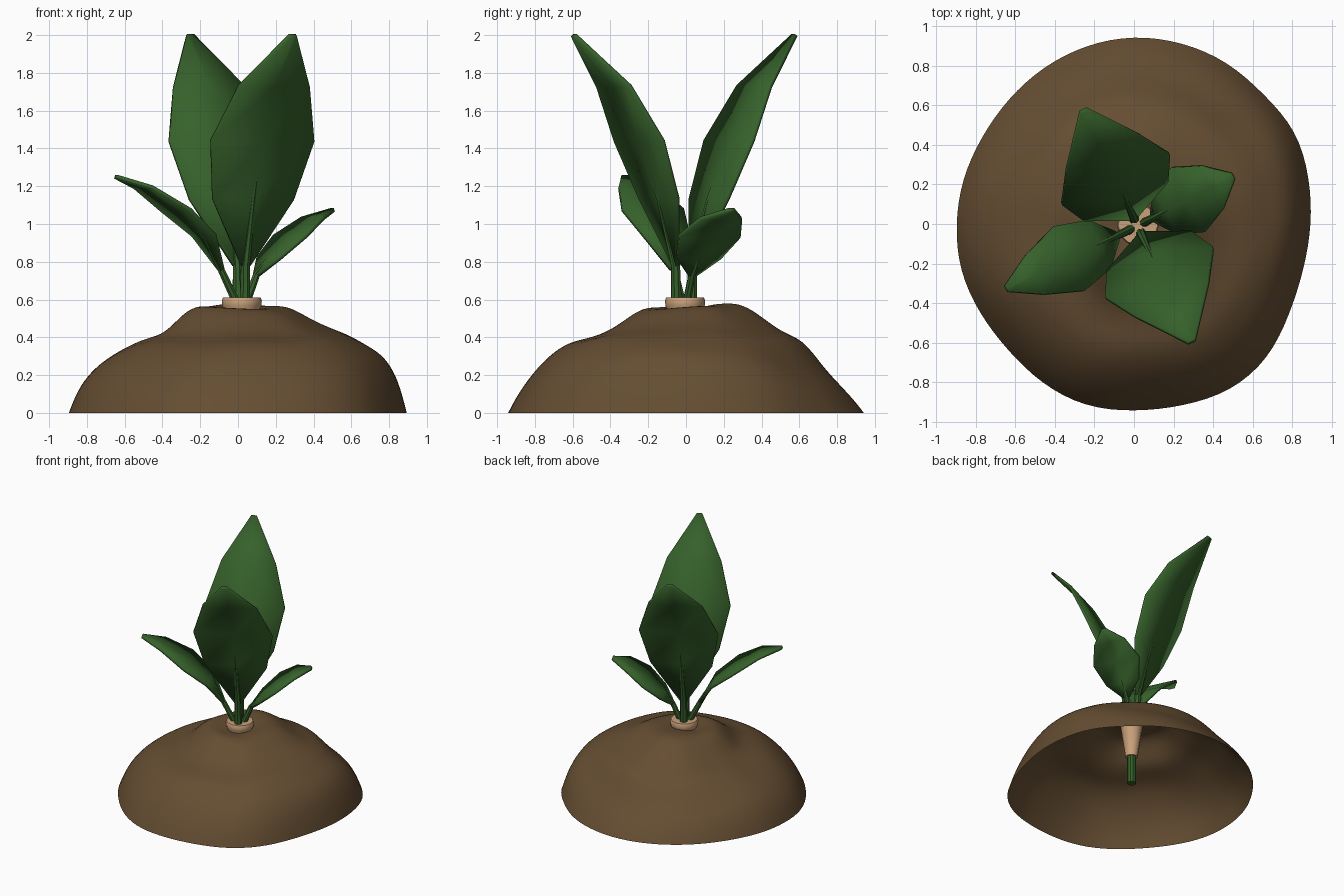
import bpy, bmesh, math
from mathutils import Vector, noise

if "Cube" in bpy.data.objects:
    bpy.data.objects.remove(bpy.data.objects["Cube"])


def material(name, rgb):
    m = bpy.data.materials.new(name)
    m.diffuse_color = (*rgb, 1)
    m.use_nodes = True
    m.node_tree.nodes["Principled BSDF"].inputs["Base Color"].default_value = m.diffuse_color
    return m


SOIL = material("soil", (0.13, 0.075, 0.032))
GREEN = material("leaf_green", (0.037, 0.12, 0.024))
ROOT = material("root_skin", (0.60, 0.36, 0.20))


def make(name, verts, faces, mat, angle=35):
    me = bpy.data.meshes.new(name)
    me.from_pydata([tuple(v) for v in verts], [], faces)
    bm = bmesh.new()
    bm.from_mesh(me)
    bmesh.ops.recalc_face_normals(bm, faces=bm.faces)
    bm.to_mesh(me)
    bm.free()
    me.materials.append(mat)
    ob = bpy.data.objects.new(name, me)
    bpy.context.collection.objects.link(ob)
    bpy.ops.object.select_all(action='DESELECT')
    ob.select_set(True)
    bpy.context.view_layer.objects.active = ob
    bpy.ops.object.shade_smooth_by_angle(angle=math.radians(angle))
    return ob


def skin(rings, caps=True):
    """Join equal-length closed rings into a tube."""
    n = len(rings[0])
    verts = [v for ring in rings for v in ring]
    faces = [(k * n + i, k * n + (i + 1) % n, (k + 1) * n + (i + 1) % n, (k + 1) * n + i)
             for k in range(len(rings) - 1) for i in range(n)]
    if caps:
        faces += [tuple(range(n)), tuple(range(len(verts) - n, len(verts)))]
    return verts, faces


# soil mound: base outline by angle, and slope profiles for four directions
OUTLINE = [.90, .92, .95, .93, .95, .953, .955, .94, .92, .90, .89, .90,
           .905, .915, .905, .905, .935, .96, .95, .955, .98, .965, .91, .89]
T = [0.02, .12, .22, .32, .43, .55, .66, .77, .87, .95, 1]
SLOPES = [[.54, .55, .565, .555, .49, .45, .42, .36, .30, .18, 0],   # +x
          [.54, .57, .58, .57, .50, .42, .39, .24, .14, .06, 0],     # +y
          [.54, .55, .565, .53, .42, .39, .35, .29, .22, .12, 0],    # -x
          [.54, .54, .56, .51, .43, .39, .37, .30, .20, .09, 0]]     # -y
rings = []
for k, t in enumerate(T):
    ring = []
    for i, r in enumerate(OUTLINE):
        a = math.tau * i / 24
        q, f = divmod(i / 6, 1)
        f = f * f * (3 - 2 * f)
        z = SLOPES[int(q)][k] * (1 - f) + SLOPES[(int(q) + 1) % 4][k] * f
        p = Vector((r * t * math.cos(a), r * t * math.sin(a), z))
        if 1 < k < 9:
            p.z += 0.02 * noise.noise(p * 4)
        ring.append(p)
    rings.append(ring)
v, f = skin(rings, caps=False)
f.append(tuple(range(24)))
mound = make("soil_mound", v, f, SOIL, 80)
sub = mound.modifiers.new("smooth", 'SUBSURF')
sub.levels = sub.render_levels = 2


# root and lower stalk: turned profiles
def lathe(name, profile, mat, sides=12, centre=(0.02, -0.005)):
    rings = [[(centre[0] + r * math.cos(math.tau * i / sides),
               centre[1] + r * math.sin(math.tau * i / sides), z) for i in range(sides)]
             for r, z in profile]
    return make(name, *skin(rings), mat)


lathe("root", [(.045, .26), (.085, .53), (.104, .565), (.106, .595), (.10, .61)], ROOT)
lathe("lower_stalk", [(.034, .035), (.034, .28)], GREEN, 10)

# leaves: stations of (distance out, height, half width), plus a tapering stem
BIG = [(.05, .78, .025), (.145, 1.13, .235), (.262, 1.44, .30), (.41, 1.73, .205), (.645, 2.0, .02)]
LEFT = [(.12, .76, .025), (.22, .94, .136), (.385, 1.075, .18), (.575, 1.195, .11), (.735, 1.25, .018)]
RIGHT = [(.09, .73, .025), (.165, .82, .13), (.29, .935, .183), (.425, 1.03, .123), (.545, 1.075, .018)]
CENTRE = Vector((.018, -.01, 0))


def leaf(name, bearing, stations, start, radius):
    a = math.radians(bearing)
    out = Vector((math.cos(a), math.sin(a), 0))
    side = Vector((-math.sin(a), math.cos(a), 0))
    up = Vector((0, 0, 1))
    mid = [CENTRE + out * r + up * z for r, z, w in stations]
    # blade
    verts = [m + side * s * st[2] for m, st in zip(mid, stations) for s in (-1, 0, 1)]
    faces = [(3 * k + j, 3 * k + j + 1, 3 * k + j + 4, 3 * k + j + 3)
             for k in range(len(mid) - 1) for j in (0, 1)]
    blade = make(name + "_blade", verts, faces, GREEN)
    sol = blade.modifiers.new("thickness", 'SOLIDIFY')
    sol.thickness, sol.offset = 0.02, 0
    # stem running into the midrib
    path = [CENTRE + out * start + up * .585] + mid[:3]
    rings = []
    for k, p in enumerate(path):
        d = (path[min(k + 1, 3)] - path[max(k - 1, 0)]).normalized()
        n = d.cross(side)
        r = radius * (1, .85, .5, .08)[k]
        rings.append([p + (side * math.cos(math.tau * i / 8) + n * math.sin(math.tau * i / 8)) * r
                      for i in range(8)])
    make(name + "_stem", *skin(rings), GREEN)


leaf("front_leaf", -65, BIG, .045, .03)
leaf("back_leaf", 115, BIG, .045, .03)
leaf("left_leaf", 205.5, LEFT, .03, .023)
leaf("right_leaf", 27.5, RIGHT, .03, .023)
